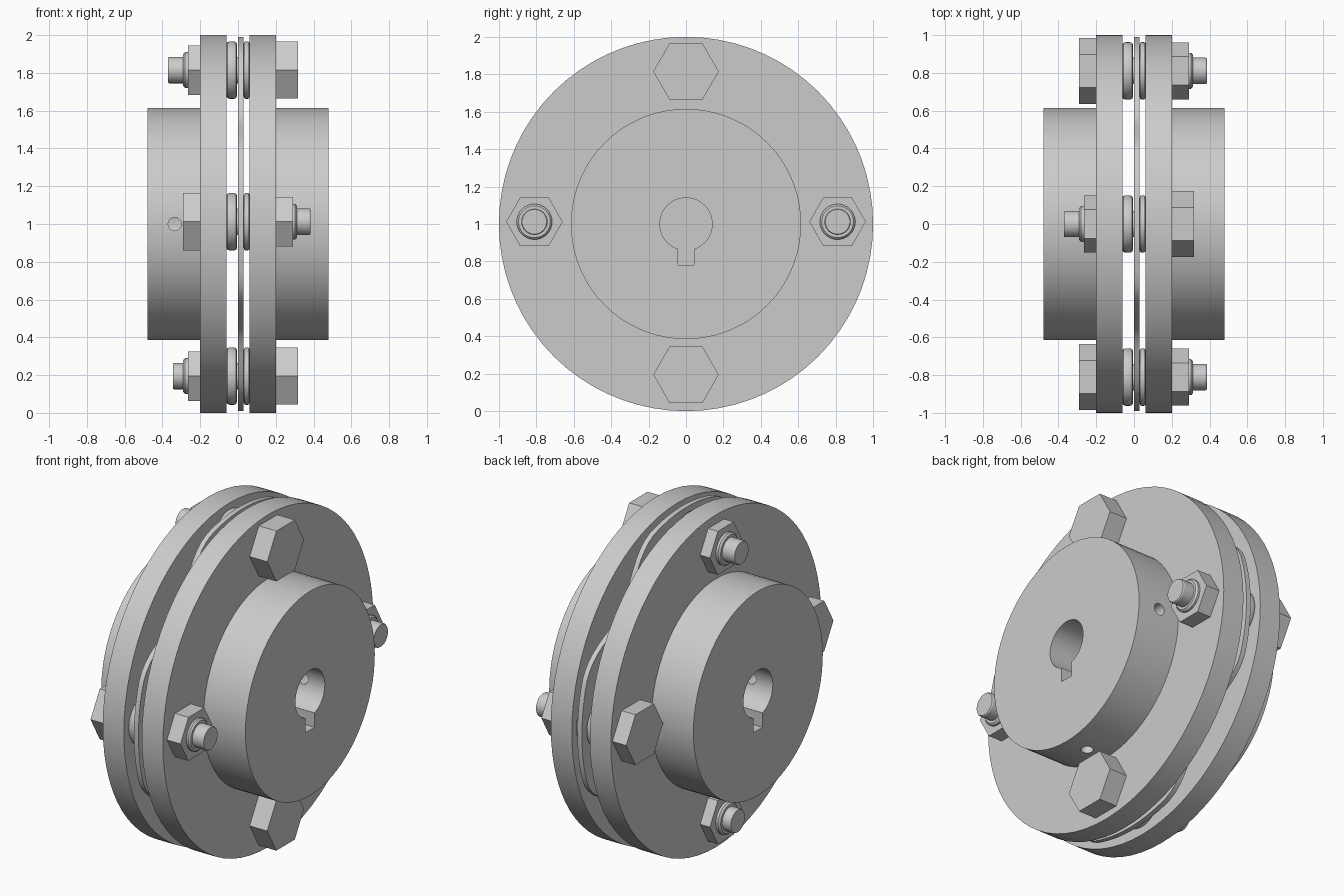
import bpy, bmesh
from math import sin, cos, pi, radians
from mathutils import Matrix, Vector

if "Cube" in bpy.data.objects:
    bpy.data.objects.remove(bpy.data.objects["Cube"])

CENTRE = Vector((0, 0, 1))


def finish(name, bm, loc=(0, 0, 0)):
    bmesh.ops.recalc_face_normals(bm, faces=bm.faces)
    me = bpy.data.meshes.new(name)
    bm.to_mesh(me)
    bm.free()
    ob = bpy.data.objects.new(name, me)
    ob.location = loc
    bpy.context.collection.objects.link(ob)
    return ob


def smooth(ob):
    bpy.ops.object.select_all(action='DESELECT')
    ob.select_set(True)
    bpy.context.view_layer.objects.active = ob
    bpy.ops.object.shade_smooth_by_angle(angle=radians(30))


def lathe(name, profile, loc, n=32, closed=False):
    """Spin (x, radius) points about the x axis and cap the open ends."""
    bm = bmesh.new()
    vs = [bm.verts.new((x, r, 0)) for x, r in profile]
    pairs = list(zip(vs, vs[1:])) + ([(vs[-1], vs[0])] if closed else [])
    es = [bm.edges.new(p) for p in pairs]
    bmesh.ops.spin(bm, geom=vs + es, cent=(0, 0, 0), axis=(1, 0, 0),
                   angle=2 * pi, steps=n, use_duplicate=False)
    bmesh.ops.remove_doubles(bm, verts=bm.verts, dist=1e-5)
    bmesh.ops.holes_fill(bm, edges=[e for e in bm.edges if e.is_boundary], sides=0)
    return finish(name, bm, loc)


def cut(ob, cutter):
    mod = ob.modifiers.new("cut", 'BOOLEAN')
    mod.operation, mod.solver, mod.object = 'DIFFERENCE', 'EXACT', cutter
    bpy.context.view_layer.objects.active = ob
    bpy.ops.object.modifier_apply(modifier=mod.name)
    bpy.data.objects.remove(cutter)


def hub(name, s):
    ob = lathe(name, [(s * 0.06, 1), (s * 0.2, 1), (s * 0.2, 0.615), (s * 0.48, 0.615)],
               CENTRE, 72)
    # bore
    cut(ob, lathe("bore_cutter", [(s * 0.02, 0.14), (s * 0.6, 0.14)], CENTRE, 40))
    # keyway
    bm = bmesh.new()
    bmesh.ops.create_cube(bm, size=1, matrix=Matrix.Diagonal((0.58, 0.084, 0.2, 1)))
    cut(ob, finish("keyway_cutter", bm, (s * 0.31, 0, 0.88)))
    # two radial set screw holes
    for axis, d in (('X', Vector((0, s, 0))), ('Z', Vector((0, 0, -1)))):
        bm = bmesh.new()
        rot = Matrix.Rotation(pi / 2, 4, 'X') if axis == 'X' else Matrix.Identity(4)
        bmesh.ops.create_cone(bm, cap_ends=True, segments=20, radius1=0.035,
                              radius2=0.035, depth=0.62, matrix=rot)
        cut(ob, finish("screw_hole_cutter", bm, CENTRE + d * 0.4 + Vector((s * 0.335, 0, 0))))
    smooth(ob)


def bolt(tag, y, z, s, head, nut, collar, end):
    """s is the side of the head; the nut sits on the other side."""
    p = (0, y, z)
    lathe("bolt_head_" + tag, [(s * 0.2, 0.175), (head, 0.175)], p, 6)
    lathe("nut_" + tag, [(-s * 0.2, 0.151), (nut, 0.151)], p, 6)
    smooth(lathe("nut_collar_" + tag, [(nut + s * 0.01, 0.095), (collar + s * 0.01, 0.095),
                                       (collar, 0.085)], p))
    smooth(lathe("bolt_shank_" + tag, [(s * 0.21, 0.07), (end + s * 0.006, 0.07),
                                       (end, 0.066)], p))
    # rounded spacer washers either side of the disc
    for side, a, b in (("left", -0.062, -0.005), ("right", 0.03, 0.062)):
        f = (b - a) * 0.3
        smooth(lathe(f"spacer_{side}_{tag}",
                     [(a, 0.07), (a, 0.138), (a + f * 0.3, 0.148), (a + f, 0.152),
                      (b - f, 0.152), (b - f * 0.3, 0.148), (b, 0.138), (b, 0.07)],
                     p, 40, closed=True))


# flanged hubs
hub("hub_right", 1)
hub("hub_left", -1)

# bolts, alternating direction
bolt("top", 0, 1.815, 1, 0.317, -0.265, -0.29, -0.37)
bolt("bottom", 0, 0.195, 1, 0.317, -0.265, -0.29, -0.345)
bolt("front", -0.81, 1.012, -1, -0.292, 0.29, 0.312, 0.385)
bolt("back", 0.81, 1.012, -1, -0.292, 0.29, 0.312, 0.385)

# flexible disc with a lobe at each bolt and a dip in between
bm = bmesh.new()
ring = []
for i in range(120):
    a = 2 * pi * i / 120
    off = abs((a + pi / 4) % (pi / 2) - pi / 4)
    t = max(0, (off - radians(17)) / radians(28))
    r = 0.99 - 0.17 * (1 - cos(pi * t)) / 2
    ring.append(bm.verts.new((0, r * cos(a), r * sin(a))))
face = bm.faces.new(ring)
ext = bmesh.ops.extrude_face_region(bm, geom=[face], use_keep_orig=True)
bmesh.ops.translate(bm, vec=(0.03, 0, 0),
                    verts=[v for v in ext["geom"] if isinstance(v, bmesh.types.BMVert)])
smooth(finish("flexible_disc", bm, CENTRE))
